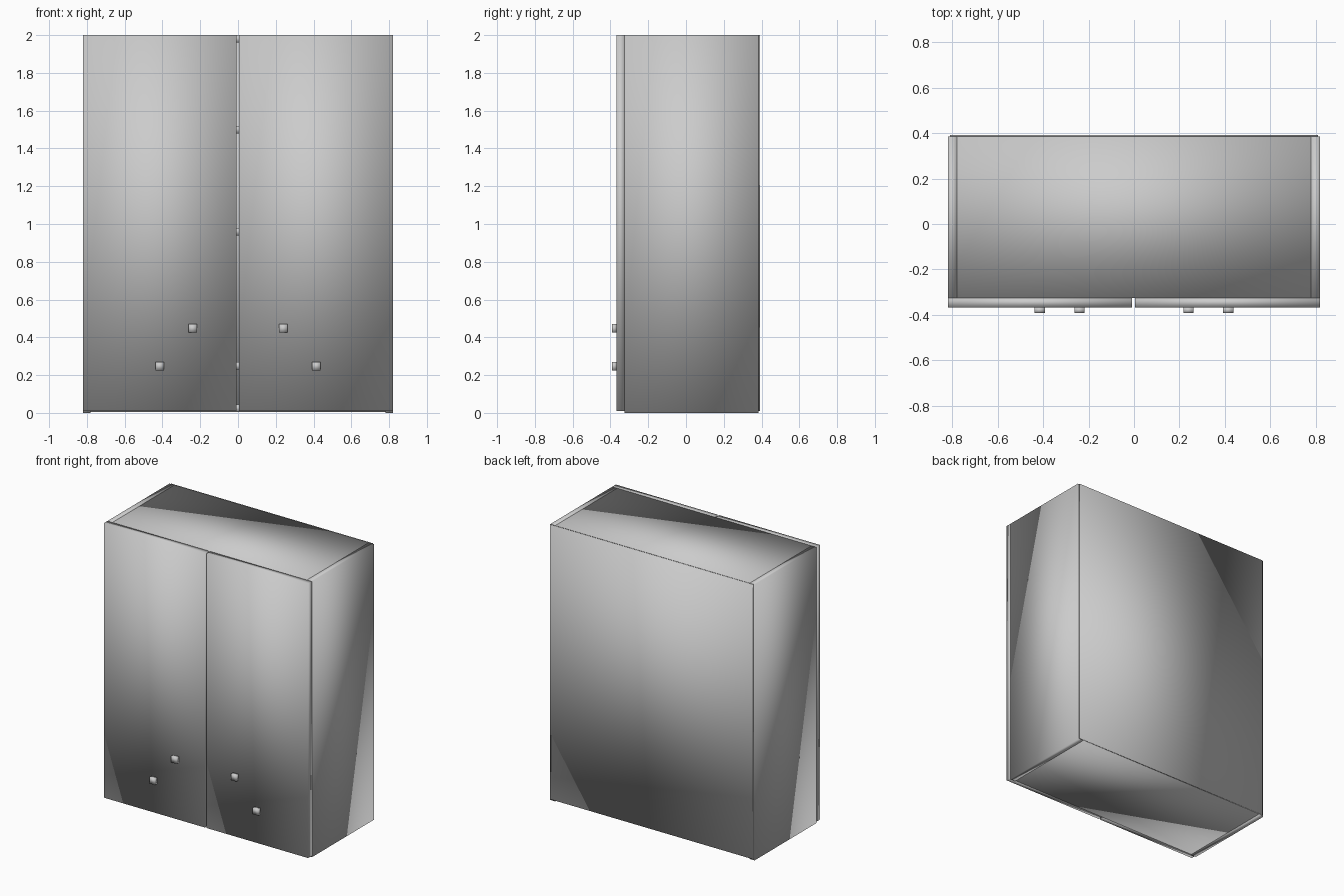
import bpy
import bmesh
from mathutils import Vector

default_cube = bpy.data.objects.get("Cube")
if default_cube:
    bpy.data.objects.remove(default_cube, do_unlink=True)

# One painted grey for the whole cabinet
grey = bpy.data.materials.new("light_grey")
grey.use_nodes = True
colour = (0.6, 0.6, 0.6, 1.0)
grey.diffuse_color = colour
grey.node_tree.nodes["Principled BSDF"].inputs["Base Color"].default_value = colour


def panel(name, x, y, z):
    """Softly shaded box spanning the given (low, high) ranges."""
    low, high = (Vector(c) for c in zip(x, y, z))
    bm = bmesh.new()
    bmesh.ops.create_cube(bm, size=1)
    for v in bm.verts:
        v.co = (low + high) / 2 + v.co * (high - low)
    for f in bm.faces:
        f.smooth = True
    mesh = bpy.data.meshes.new(name)
    bm.to_mesh(mesh)
    bm.free()
    mesh.materials.append(grey)
    obj = bpy.data.objects.new(name, mesh)
    bpy.context.collection.objects.link(obj)
    return obj


W, INNER = 0.82, 0.78        # outer and inner half widths
FRONT, BACK = -0.325, 0.385  # carcass depth
TOP = 2.0
THICK = 0.04

# Carcass: sides, top, bottom and thin back
panel("right_side", (-W, -INNER), (FRONT, BACK), (0, TOP))
panel("left_side", (INNER, W), (FRONT, BACK), (0, TOP))
panel("top_panel", (-INNER, INNER), (FRONT, BACK), (TOP - THICK, TOP))
panel("bottom_panel", (-INNER, INNER), (FRONT, BACK), (0.005, 0.005 + THICK))
panel("back_panel", (-0.81, 0.81), (BACK, 0.392), (0.01, TOP))

# Inner shelves
for i, z in enumerate((0.25, 0.96, 1.5)):
    panel(f"shelf_{i + 1}", (-INNER, INNER), (-0.29, BACK),
          (z - THICK / 2, z + THICK / 2))

# Doors with a narrow gap between them
DOOR_FRONT = -0.367
panel("right_door", (-W, -0.009), (DOOR_FRONT, FRONT), (0.01, TOP))
panel("left_door", (0.005, W), (DOOR_FRONT, FRONT), (0.01, TOP))

# Two small square knobs on each door
HALF = 0.0225
for side, sign in (("right", -1), ("left", 1)):
    for level, x, z in (("upper", 0.24, 0.447), ("lower", 0.415, 0.247)):
        cx = sign * x
        panel(f"{side}_{level}_knob", (cx - HALF, cx + HALF),
              (-0.392, DOOR_FRONT), (z - HALF, z + HALF))
